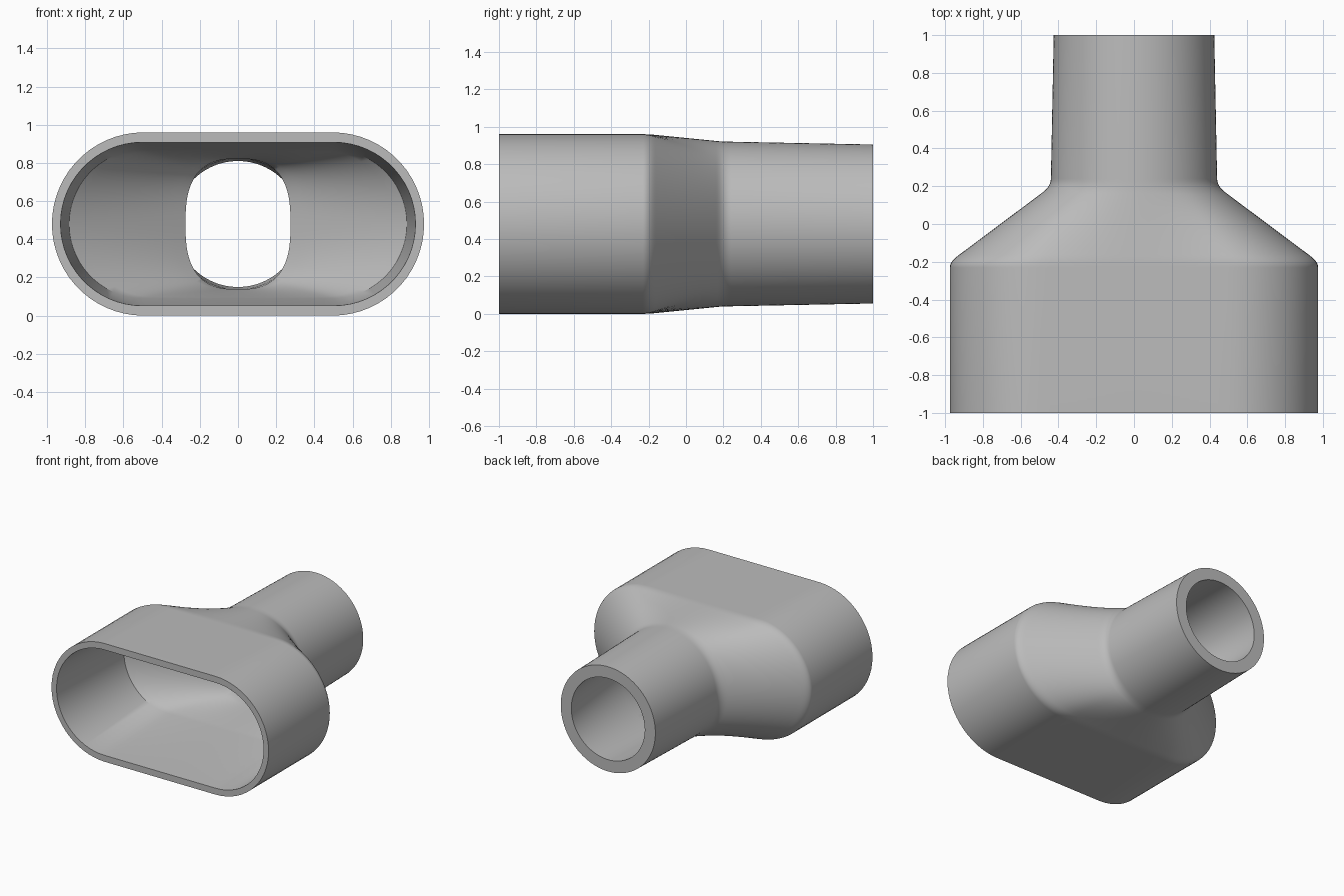
import bpy, bmesh
from math import sin, cos, pi, copysign

old = bpy.data.objects.get("Cube")
if old:
    bpy.data.objects.remove(old, do_unlink=True)

MID = 0.48      # height of the duct axis
QUARTER = 25    # segments in a quarter of each ring
ARC = 15        # of which on the rounded end of the slot


def mirrored(quarter):
    """Complete a ring from its first quarter, which runs from +x to +z."""
    half = quarter + [(-x, z) for x, z in quarter[-2::-1]]
    return half + [(x, -z) for x, z in half[-2:0:-1]]


def slot(width, height):
    """Stadium outline given by half width and half height."""
    flat = width - height
    pts = []
    for i in range(QUARTER + 1):
        a = min(i / ARC, 1) * pi / 2
        f = max(i - ARC, 0) / (QUARTER - ARC)
        pts.append((flat * (1 - f) + height * cos(a), height * sin(a)))
    return mirrored(pts)


def oval(width, height, power=2.0):
    """Ellipse, or a squarer superellipse for a higher power."""
    pts = []
    for i in range(QUARTER + 1):
        a = i / QUARTER * pi / 2
        c, s = max(cos(a), 0), sin(a)
        pts.append((width * c ** (2 / power), height * s ** (2 / power)))
    return mirrored(pts)


def blend(a, b, t):
    return [(p[0] + (q[0] - p[0]) * t, p[1] + (q[1] - p[1]) * t) for p, q in zip(a, b)]


def rounded(start, corner, end, steps=6):
    """Stations (y, t) along a rounded corner."""
    return [tuple((1 - s) ** 2 * a + 2 * s * (1 - s) * b + s * s * c
                  for a, b, c in zip(start, corner, end))
            for s in (k / steps for k in range(steps + 1))]


def transition(first, last, stations):
    return [(y, blend(first, last, t)) for y, t in stations]


# Outer skin: slot body, sloping shoulder, slightly tapered round spigot
stations = rounded((-0.23, 0), (-0.2, 0), (-0.168, 0.08))
stations += [(-0.2 + 0.4 * k / 10, k / 10) for k in range(1, 10)]
stations += rounded((0.168, 0.92), (0.2, 1), (0.24, 1))
outer = [(-1, slot(0.975, 0.48))]
outer += transition(slot(0.975, 0.48), oval(0.44, 0.44), stations)
outer += [(1, oval(0.425, 0.425))]

# Inner skin, from the spigot mouth back to the slot mouth
throat = oval(0.275, 0.342, 2.7)
inner = [(1, oval(0.33, 0.33)), (0.34, oval(0.343, 0.343)), (0.2, throat)]
inner += transition(throat, slot(0.885, 0.39),
                    [(0.2 - 0.4 * k / 10, k / 10) for k in range(1, 11)])
inner += [(-1, slot(0.93, 0.428))]

# Bridge all rings into one closed shell
bm = bmesh.new()
rings = [[bm.verts.new((x, y, MID + z)) for x, z in pts] for y, pts in outer + inner]
for a, b in zip(rings, rings[1:] + rings[:1]):
    for i in range(len(a)):
        j = (i + 1) % len(a)
        bm.faces.new((a[i], a[j], b[j], b[i]))
bmesh.ops.recalc_face_normals(bm, faces=bm.faces)
mesh = bpy.data.meshes.new("duct_adapter")
bm.to_mesh(mesh)
bm.free()

# Plain grey plastic
grey = bpy.data.materials.new("grey plastic")
grey.use_nodes = True
colour = (0.5, 0.5, 0.5, 1)
grey.diffuse_color = colour
grey.node_tree.nodes["Principled BSDF"].inputs["Base Color"].default_value = colour
mesh.materials.append(grey)

duct = bpy.data.objects.new("duct_adapter", mesh)
bpy.context.collection.objects.link(duct)
bpy.context.view_layer.objects.active = duct
duct.select_set(True)
bpy.ops.object.shade_smooth_by_angle(angle=pi / 6)
